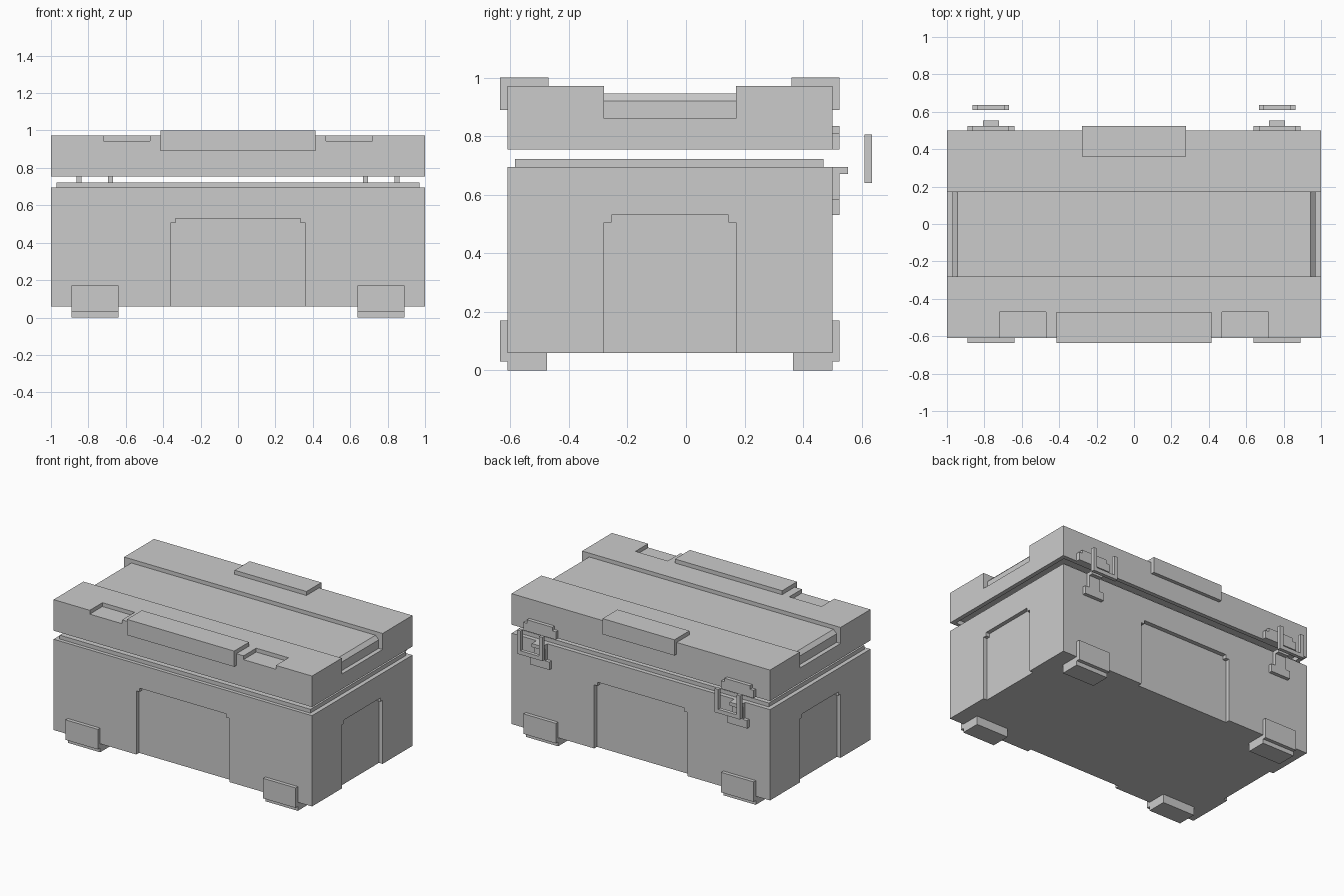
import bpy, bmesh

if "Cube" in bpy.data.objects:
    bpy.data.objects.remove(bpy.data.objects["Cube"])

MID = -0.055  # centre of the case in y


def prism(name, axis, pts, a, b):
    """Extrude a 2D outline along an axis from a to b."""
    place = {'x': lambda u, v: (a, u, v), 'y': lambda u, v: (u, a, v), 'z': lambda u, v: (u, v, a)}[axis]
    bm = bmesh.new()
    face = bm.faces.new([bm.verts.new(place(u, v)) for u, v in pts])
    new = bmesh.ops.extrude_face_region(bm, geom=[face])['geom']
    i = 'xyz'.index(axis)
    for v in new:
        if isinstance(v, bmesh.types.BMVert):
            v.co[i] = b
    bmesh.ops.recalc_face_normals(bm, faces=bm.faces)
    me = bpy.data.meshes.new(name)
    bm.to_mesh(me)
    bm.free()
    ob = bpy.data.objects.new(name, me)
    bpy.context.collection.objects.link(ob)
    return ob


def box(name, x0, x1, y0, y1, z0, z1):
    return prism(name, 'z', [(x0, y0), (x1, y0), (x1, y1), (x0, y1)], z0, z1)


def cut(target, cutters):
    """Subtract the cutters, apply the result and remove them."""
    for c in cutters:
        c.hide_render = True
        m = target.modifiers.new('cut', 'BOOLEAN')
        m.operation, m.solver, m.object = 'DIFFERENCE', 'EXACT', c
    dg = bpy.context.evaluated_depsgraph_get()
    me = bpy.data.meshes.new_from_object(target.evaluated_get(dg))
    target.modifiers.clear()
    target.data = me
    for c in cutters:
        bpy.data.objects.remove(c)


def panel(c, w):
    """Outline of a recessed panel with stepped top corners."""
    return [(c - w, 0), (c + w, 0), (c + w, .505), (c + w - .025, .505), (c + w - .025, .53),
            (c - w + .025, .53), (c - w + .025, .505), (c - w, .505)]


def flip(pts):
    """Mirror a (y, z) outline from the front to the back."""
    return [(2 * MID - y, z) for y, z in pts]


# Case body with recessed panels on four sides
body = box('case_body', -1, 1, -.61, .5, .06, .695)
cut(body, [prism('cut', 'y', panel(0, .36), -.8, -.58),
           prism('cut', 'y', panel(0, .36), .47, .8),
           prism('cut', 'x', panel(MID, .225), .972, 1.2),
           prism('cut', 'x', panel(MID, .225), -1.2, -.972)])

# Raised seal around the top of the body
box('seal_lip', -.97, .97, -.585, .47, .695, .722)

# Lid: channel across the top, two front pockets, recess underneath for the lip
lid = box('lid', -1, 1, -.61, .5, .755, .972)
half = [(.945, .945), (.97, .92), (.97, .86), (1.1, .86), (1.1, 1.1)]
channel = half + [(-x, z) for x, z in reversed(half)]
cut(lid, [prism('cut', 'y', channel, -.28, .17),
          box('cut', .47, .72, -.8, -.47, .945, 1.1),
          box('cut', -.72, -.47, -.8, -.47, .945, 1.1),
          box('cut', -.97, .97, -.585, .47, .7, .785)])

# Plates that wrap over the lid edges
wrap = [(-.47, .972), (-.61, .972), (-.61, .89), (-.635, .89), (-.635, 1), (-.47, 1)]
prism('front_lid_plate', 'x', wrap, -.415, .415)
prism('back_lid_plate', 'x', flip(wrap), -.278, .278)

# Feet with an upright plate on the wall
foot = [(-.475, 0), (-.61, 0), (-.61, .03), (-.635, .03), (-.635, .17),
        (-.61, .17), (-.61, .06), (-.475, .06)]

for side, s in (('left', -1), ('right', 1)):
    prism('front_foot_' + side, 'x', foot, s * .64, s * .89)
    prism('back_foot_' + side, 'x', flip(foot), s * .64, s * .89)

    # Latch on the back: lid plate, body catch with hook, loose U-shaped loop
    c = s * .765

    def mirrored(h):
        return [(c + x, z) for x, z in h] + [(c - x, z) for x, z in reversed(h)]

    prism('latch_lid_plate_' + side, 'y',
          mirrored([(.125, .755), (.125, .81), (.098, .81), (.098, .835)]), .5, .525)
    prism('latch_catch_' + side, 'y',
          mirrored([(.075, .53), (.075, .585), (.042, .585), (.042, .695)]), .5, .525)
    box('latch_hook_' + side, c - .042, c + .042, .525, .553, .67, .695)
    prism('latch_loop_' + side, 'y',
          mirrored([(.098, .64), (.098, .806), (.071, .806), (.071, .667)]), .61, .635)
